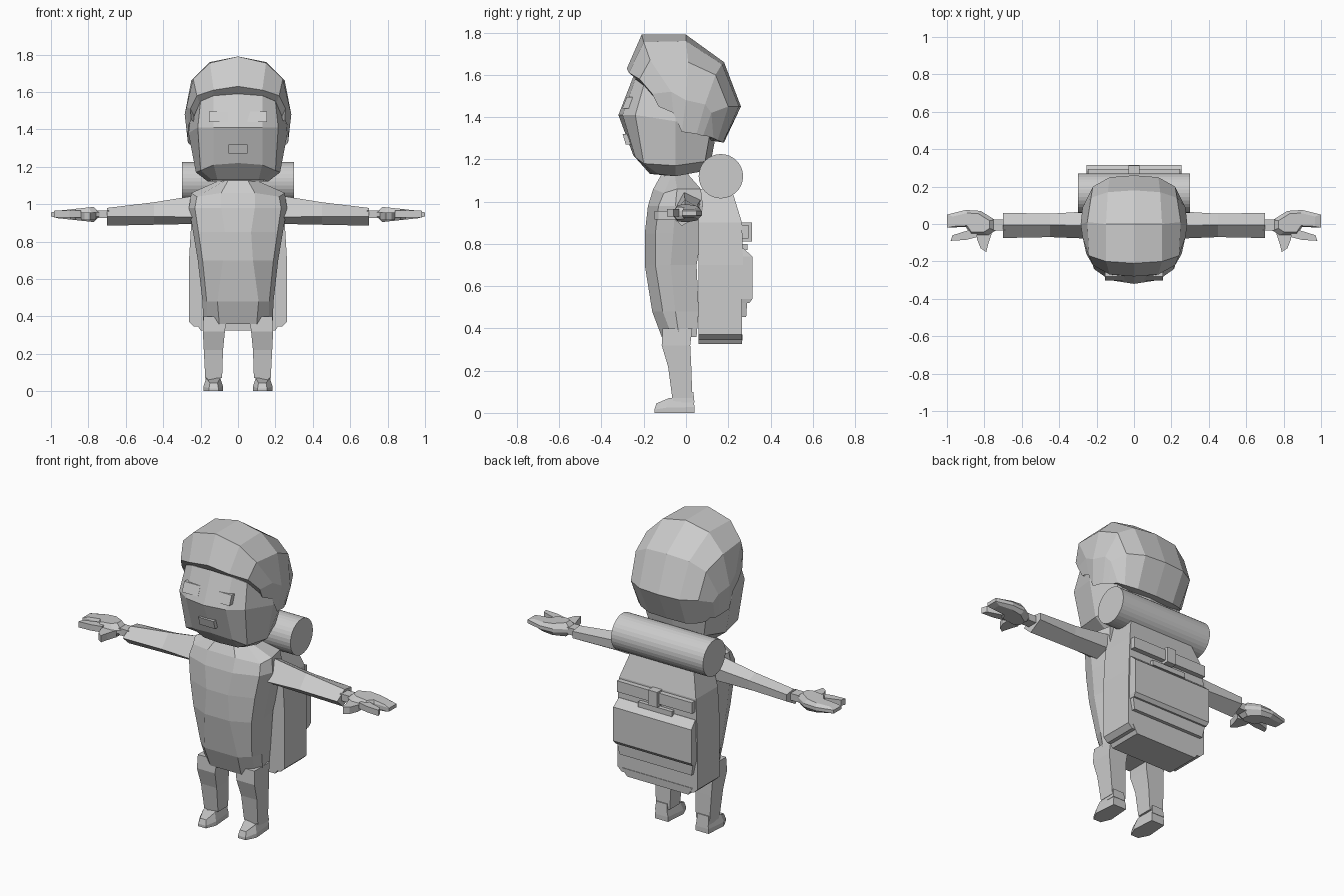
import bpy, bmesh, math

mat = bpy.data.materials.new("plain_grey")
mat.diffuse_color = (0.6, 0.6, 0.6, 1)


def finish(name, bm, fix=True):
    if fix:
        bmesh.ops.recalc_face_normals(bm, faces=bm.faces)
    me = bpy.data.meshes.new(name)
    bm.to_mesh(me)
    bm.free()
    me.materials.append(mat)
    ob = bpy.data.objects.new(name, me)
    bpy.context.collection.objects.link(ob)
    return ob


def loft(name, rings, sx=1):
    """Closed skin through rings of equal point count, capped at both ends."""
    bm = bmesh.new()
    vs = [[bm.verts.new((sx * x, y, z)) for x, y, z in r] for r in rings]
    n = len(vs[0])
    for a, b in zip(vs, vs[1:]):
        for i in range(n):
            j = (i + 1) % n
            bm.faces.new((a[i], a[j], b[j], b[i]))
    bm.faces.new(vs[0])
    bm.faces.new(vs[-1])
    return finish(name, bm)


def whole(half):
    """Mirror a half ring that runs from front centre to back centre."""
    return half + [(-x, y, z) for x, y, z in half[-2:0:-1]]


def rect(x0, x1, y0, y1, z):
    return [(x0, y0, z), (x1, y0, z), (x1, y1, z), (x0, y1, z)]


def box(name, x0, x1, y0, y1, z0, z1):
    return loft(name, [rect(x0, x1, y0, y1, z0), rect(x0, x1, y0, y1, z1)])


def slab(name, outline, z0, z1, sx=1):
    return loft(name, [[(x, y, z0) for x, y in outline], [(x, y, z1) for x, y in outline]], sx)


# Head
loft("head", [whole(h) for h in (
    [(0, -.17, 1.13), (.11, -.16, 1.13), (.14, -.13, 1.13), (.16, -.05, 1.12), (.12, .06, 1.14), (0, .08, 1.15)],
    [(0, -.25, 1.22), (.13, -.24, 1.21), (.2, -.2, 1.18), (.225, -.05, 1.17), (.18, .09, 1.19), (0, .12, 1.2)],
    [(0, -.32, 1.41), (.13, -.30, 1.41), (.215, -.24, 1.41), (.265, -.05, 1.38), (.22, .12, 1.36), (0, .15, 1.36)],
    [(0, -.25, 1.59), (.13, -.24, 1.58), (.2, -.2, 1.55), (.24, -.05, 1.56), (.19, .1, 1.56), (0, .13, 1.56)])])

# Hair: rows run from the fringe over the crown to the nape
rows = [
    [(0, -.23, 1.575), (.13, -.22, 1.565), (.205, -.19, 1.54), (.235, -.13, 1.47), (.235, -.11, 1.44)],
    [(0, -.28, 1.63), (.13, -.27, 1.61), (.22, -.22, 1.58), (.255, -.16, 1.51), (.25, -.13, 1.45)],
    [(0, -.21, 1.79), (.15, -.2, 1.755), (.24, -.17, 1.67), (.275, -.07, 1.52), (.265, -.06, 1.42)],
    [(0, 0, 1.79), (.15, 0, 1.76), (.25, .01, 1.66), (.285, 0, 1.48), (.268, -.02, 1.33)],
    [(0, .18, 1.66), (.14, .17, 1.65), (.23, .14, 1.6), (.275, .09, 1.46), (.258, .05, 1.32)],
    [(0, .26, 1.45), (.13, .25, 1.45), (.22, .2, 1.45), (.26, .12, 1.42), (.245, .08, 1.31)],
    [(0, .18, 1.28), (.12, .175, 1.28), (.19, .15, 1.29), (.22, .13, 1.3), (.225, .1, 1.31)],
    [(0, .11, 1.29), (.12, .11, 1.29), (.17, .1, 1.3), (.19, .09, 1.31), (.2, .08, 1.32)]]
bm = bmesh.new()
grid = [[bm.verts.new((-x, y, z)) for x, y, z in r[:0:-1]] + [bm.verts.new(p) for p in r] for r in rows]
for a, b in zip(grid, grid[1:]):
    for i in range(len(a) - 1):
        bm.faces.new((a[i], a[i + 1], b[i + 1], b[i]))
finish("hair", bm, False)

# Face plates and neck
for s in (-1, 1):
    loft("eye", [[(s * .05, -.302, 1.44), (s * .155, -.302, 1.44), (s * .155, -.25, 1.44), (s * .05, -.25, 1.44)],
                 [(s * .05, -.28, 1.495), (s * .155, -.28, 1.495), (s * .155, -.24, 1.495), (s * .05, -.24, 1.495)]])
loft("mouth", [rect(-.05, .05, -.285, -.24, 1.27), rect(-.05, .05, -.3, -.25, 1.32)])
loft("neck", [rect(-.065, .065, -.11, .02, 1.05), rect(-.06, .06, -.1, .01, 1.16)])

# Coat: flat front panel, angled sides
coat = [  # z, front y, panel x, side x, back y
    (.36, -.115, .1, .185, .05), (.48, -.16, .11, .19, .06), (.7, -.195, .08, .215, .05),
    (.85, -.195, .07, .24, .075), (.98, -.18, .09, .262, .08), (1.06, -.155, .09, .25, .07),
    (1.14, -.11, .045, .07, .0)]
loft("coat", [whole([(0, f, z), (p, f, z), (w * .88, f + .05, z - (.02 if z == 1.06 else 0)),
                     (w, (f + b) / 2, z), (w * .9, b, z), (0, b, z)]) for z, f, p, w, b in coat])

hand = [(.74, -.035), (.78, -.06), (.87, -.06), (.9, -.015), (1, -.02), (1, .05), (.9, .075), (.82, .07), (.74, .02)]
for s in (-1, 1):
    # Sleeve, wrist
    loft("sleeve", [[(x, y, z) for y, z in sec] for x, sec in (
        (.2, [(-.08, .93), (-.01, 1.05), (.07, 1.01), (.06, .93), (-.02, .895)]),
        (.45, [(-.07, .935), (-.005, 1.01), (.055, .985), (.05, .93), (-.02, .89)]),
        (.7, [(-.075, .935), (-.005, .98), (.06, .97), (.06, .93), (-.02, .885)]))], s)
    loft("wrist", [[(x, -.035, .925), (x, .025, .925), (x, .025, .965), (x, -.035, .965)] for x in (.69, .76)], s)
    # Hand: bevelled slab, with forefinger and thumb
    loft("hand", [[(.87 + (x - .87) * k, .01 + (y - .01) * k, z + (.87 - x) * t) for x, y in hand]
                  for k, z, t in ((.75, .915, -.08), (1, .935, 0), (1, .955, 0), (.75, .975, .08))], s)
    slab("forefinger", [(.84, -.07), (.9, -.085), (.98, -.09), (.97, -.06), (.89, -.035), (.84, -.02)], .93, .965, s)
    slab("thumb", [(.76, -.05), (.78, -.11), (.79, -.15), (.82, -.13), (.84, -.08), (.84, -.04)], .915, .955, s)
    # Leg, shoe cuff, shoe
    loft("leg", [rect(.085, .175, -.065, .03, .07), rect(.08, .183, -.085, .025, .22),
                 rect(.07, .188, -.115, .02, .32), rect(.06, .185, -.11, .03, .4)], s)
    loft("shoe_cuff", [rect(.095, .175, -.06, .04, .05), rect(.1, .17, -.065, .035, .1)], s)
    loft("shoe", [[(x, y, z * k) for x, y, z in (
        (.105, -.15, .03), (.155, -.15, .03), (.185, -.09, .05), (.175, .04, .055), (.09, .04, .055), (.08, -.09, .05))]
        for k in (0, .5)] + [[(.11, -.14, .045), (.15, -.14, .045), (.17, -.08, .07), (.165, .035, .08),
                              (.1, .035, .08), (.095, -.08, .07)]], s)

# Backpack body, wide at the middle
loft("backpack", [rect(-w, w, .06, y, z) for z, w, y in (
    (.345, .235, .265), (.37, .262, .265), (.53, .262, .265), (.7, .262, .27),
    (.9, .25, .265), (1.03, .21, .225), (1.06, .2, .2))])
loft("backpack_base", [rect(-.2, .2, .06, .265, .325), rect(-.23, .23, .06, .268, .37)])
# Pocket, ledge, flap bar and buckles
loft("pocket", [rect(-w, w, .2, y, z) for z, w, y in (
    (.52, .25, .3), (.54, .255, .315), (.74, .255, .315), (.78, .25, .27))])
loft("lower_ledge", [rect(-.235, .235, .2, .285, .455), rect(-.25, .25, .2, .29, .53)])
box("flap_bar", -.245, .245, .2, .295, .825, .89)
box("centre_buckle", -.03, .03, .2, .312, .81, .9)
box("pocket_clip", -.11, .11, .2, .29, .77, .8)

# Bedroll
bpy.ops.mesh.primitive_cylinder_add(vertices=32, radius=.105, depth=.6, location=(0, .165, 1.12),
                                    rotation=(0, math.pi / 2, 0))
bpy.context.object.name = "bedroll"
bpy.context.object.data.materials.append(mat)
